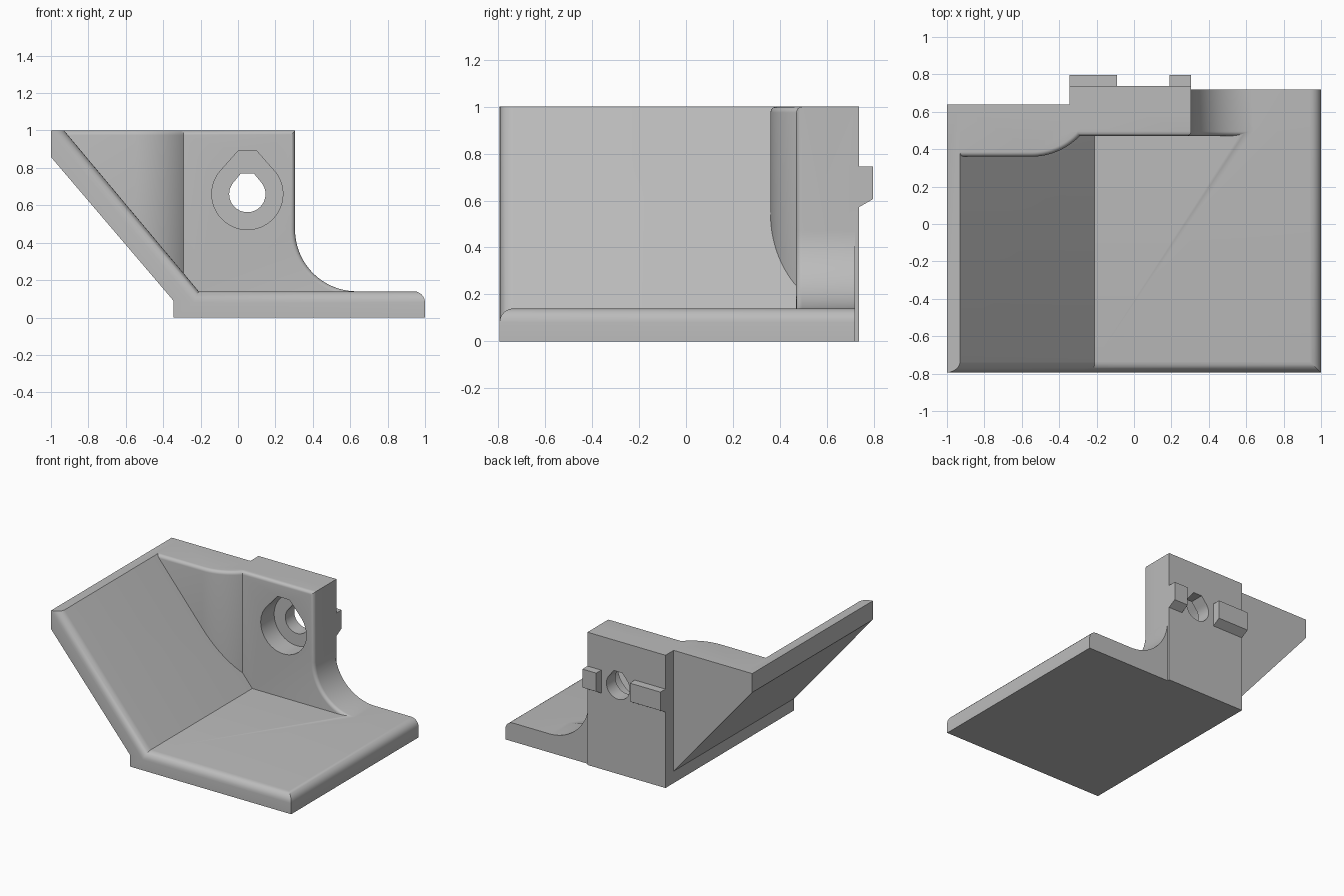
import bpy, bmesh, math
from mathutils import Vector

cube = bpy.data.objects.get("Cube")
if cube:
    bpy.data.objects.remove(cube, do_unlink=True)

grey = bpy.data.materials.new("plain grey")
grey.use_nodes = True
colour = (0.5, 0.5, 0.5, 1)
grey.diffuse_color = colour
grey.node_tree.nodes["Principled BSDF"].inputs["Base Color"].default_value = colour

# Which model axes a profile's (u, v) and its extrusion w stand for
MAPS = {
    "x": lambda u, v, w: (w, u, v),
    "y": lambda u, v, w: (u, w, v),
    "z": lambda u, v, w: (u, v, w),
}


def prism(name, axis, profile, start, end, cap_edges=(), long_edges=(), radius=0.0, cuts=()):
    """Extrude a profile, round chosen edges of the start cap and sides, then slice."""
    bm = bmesh.new()
    place = MAPS[axis]
    near = [bm.verts.new(place(u, v, start)) for u, v in profile]
    far = [bm.verts.new(place(u, v, end)) for u, v in profile]
    n = len(profile)
    bm.faces.new(near)
    bm.faces.new(far[::-1])
    for i in range(n):
        j = (i + 1) % n
        bm.faces.new((near[j], near[i], far[i], far[j]))
    bmesh.ops.recalc_face_normals(bm, faces=bm.faces)
    rounded = [bm.edges.get((near[i], near[(i + 1) % n])) for i in cap_edges]
    rounded += [bm.edges.get((near[i], far[i])) for i in long_edges]
    if rounded:
        bmesh.ops.bevel(bm, geom=rounded, offset=radius, segments=6, profile=0.5,
                        affect='EDGES', clamp_overlap=False)
    for point, normal in cuts:
        bmesh.ops.bisect_plane(bm, geom=bm.verts[:] + bm.edges[:] + bm.faces[:],
                               plane_co=point, plane_no=normal, clear_outer=True)
        bmesh.ops.holes_fill(bm, edges=[e for e in bm.edges if e.is_boundary])
    bmesh.ops.recalc_face_normals(bm, faces=bm.faces)
    mesh = bpy.data.meshes.new(name)
    bm.to_mesh(mesh)
    bm.free()
    mesh.materials.append(grey)
    obj = bpy.data.objects.new(name, mesh)
    bpy.context.collection.objects.link(obj)
    return obj


def combine(target, part, operation):
    """Apply an exact boolean and remove the used part."""
    mod = target.modifiers.new(operation, 'BOOLEAN')
    mod.operation = operation
    mod.solver = 'EXACT'
    mod.object = part
    bpy.context.view_layer.objects.active = target
    bpy.ops.object.modifier_apply(modifier=mod.name)
    bpy.data.objects.remove(part, do_unlink=True)


def arc(cx, cy, r, a, b, steps):
    angles = [math.radians(a + (b - a) * i / steps) for i in range(steps + 1)]
    return [(cx + r * math.cos(t), cy + r * math.sin(t)) for t in angles]


def rect(u0, v0, u1, v1):
    return [(u0, v0), (u1, v0), (u1, v1), (u0, v1)]


def teardrop(r, top, half):
    """Round hole with a flat-topped roof."""
    cx, cz = 0.05, 0.66
    return arc(cx, cz, r, 138, 402, 48) + [(cx + half, cz + top), (cx - half, cz + top)]


# Floor with sloped side plate, rounded along front and right
bracket = prism("corner_bracket", "y",
                [(-0.34, 0), (1, 0), (1, 0.14), (-0.21, 0.14),
                 (-1.29, 1.43), (-1.33, 1.245), (-0.345, 0.09), (-0.345, 0)][1:],
                -0.795, 0.72, cap_edges=(1, 2), long_edges=(1,), radius=0.06,
                cuts=[((0, 0, 1), (0, 0, 1)), ((-1, 0, 0), (-1, 0, 0))])
step = prism("rear_step", "y", rect(-1.2, -0.2, -0.345, 1.2), 0.64, 0.9)
combine(bracket, step, 'DIFFERENCE')

# Upright wall with a large fillet sweeping into the floor
sweep = arc(0.635, 0.47, 0.33, 180, 270, 24)
wall_profile = [(-0.345, 0.05), (-0.345, 1), (0.305, 1)] + sweep + [(0.635, 0.05)]
wall = prism("wall", "y", wall_profile, 0.47, 0.72,
             cap_edges=range(1, 2 + len(sweep)), radius=0.025)
combine(bracket, wall, 'UNION')
wall_back = prism("wall_back", "y", rect(-0.345, 0, 0.305, 1), 0.6, 0.737)
combine(bracket, wall_back, 'UNION')

# Thickened wall above the slope, curving back to the main wall
curve = arc(-0.55, 0.72, 0.36, 270, 320, 16)
thick_profile = [(-1.1, 0.36)] + curve + [(-0.25, 0.64), (-1.1, 0.64)]
thick = prism("thick_wall", "z", thick_profile, 1, 0,
              cap_edges=range(len(curve)), radius=0.025,
              cuts=[((-0.27, 0, 0.115), (-0.76, 0, -0.65)),
                    ((-1, 0, 0), (-1, 0, 0))])
combine(bracket, thick, 'UNION')

# Locating tabs on the back
for x0, x1 in ((-0.345, -0.09), (0.19, 0.305)):
    tab = prism("tab", "x", [(0.7, 0.55), (0.797, 0.606), (0.797, 0.745), (0.7, 0.745)], x0, x1)
    combine(bracket, tab, 'UNION')

# Screw hole and its recess
for size, depth in (((0.19, 0.23, 0.05), 0.63), ((0.097, 0.11, 0.035), 0.9)):
    combine(bracket, prism("hole", "y", teardrop(*size), 0.3, depth), 'DIFFERENCE')

# Smooth the roundings, keep the hard edges
bpy.ops.object.select_all(action='DESELECT')
bracket.select_set(True)
bpy.context.view_layer.objects.active = bracket
bpy.ops.object.shade_smooth_by_angle(angle=math.radians(30))
